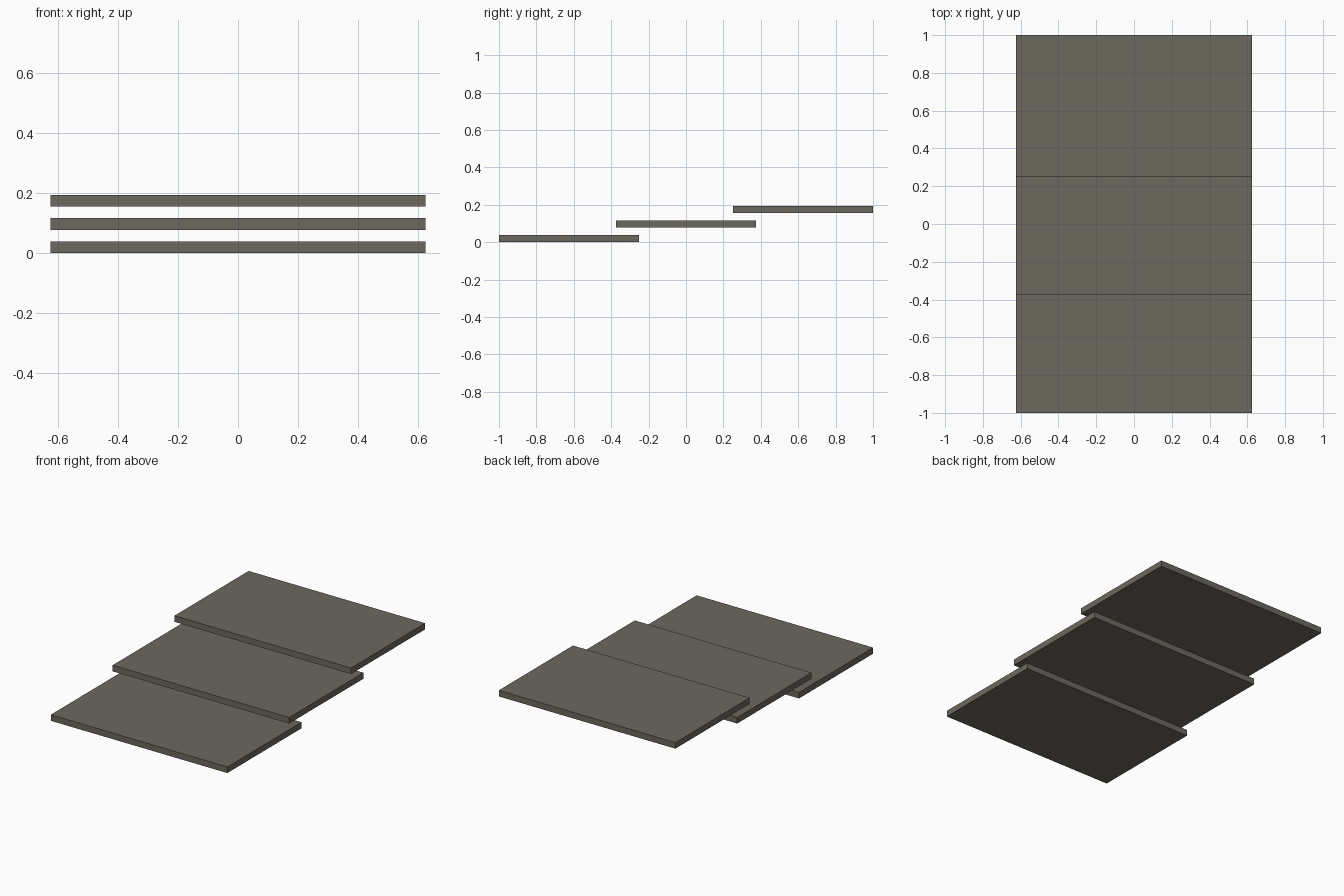
import bpy

if "Cube" in bpy.data.objects:
    bpy.data.objects.remove(bpy.data.objects["Cube"])

W, D, T = 1.25, 0.75, 0.039      # slab width, depth, thickness
STEP_Y, STEP_Z = 0.625, 0.078    # run and rise between slabs

stone = bpy.data.materials.new("warm_grey_stone")
stone.diffuse_color = (0.15, 0.138, 0.114, 1)
stone.use_nodes = True
stone.node_tree.nodes["Principled BSDF"].inputs["Base Color"].default_value = stone.diffuse_color


def add_slab(name, y, z):
    """Flat box with its underside at height z."""
    bpy.ops.mesh.primitive_cube_add(size=1, location=(0, y, z + T / 2))
    ob = bpy.context.object
    ob.name = name
    ob.scale = (W, D, T)
    bpy.ops.object.transform_apply(location=False, rotation=False, scale=True)
    ob.data.materials.append(stone)


# three overlapping floating steps, rising to the back
for i, name in enumerate(("lower_step", "middle_step", "upper_step")):
    add_slab(name, (i - 1) * STEP_Y, i * STEP_Z)
